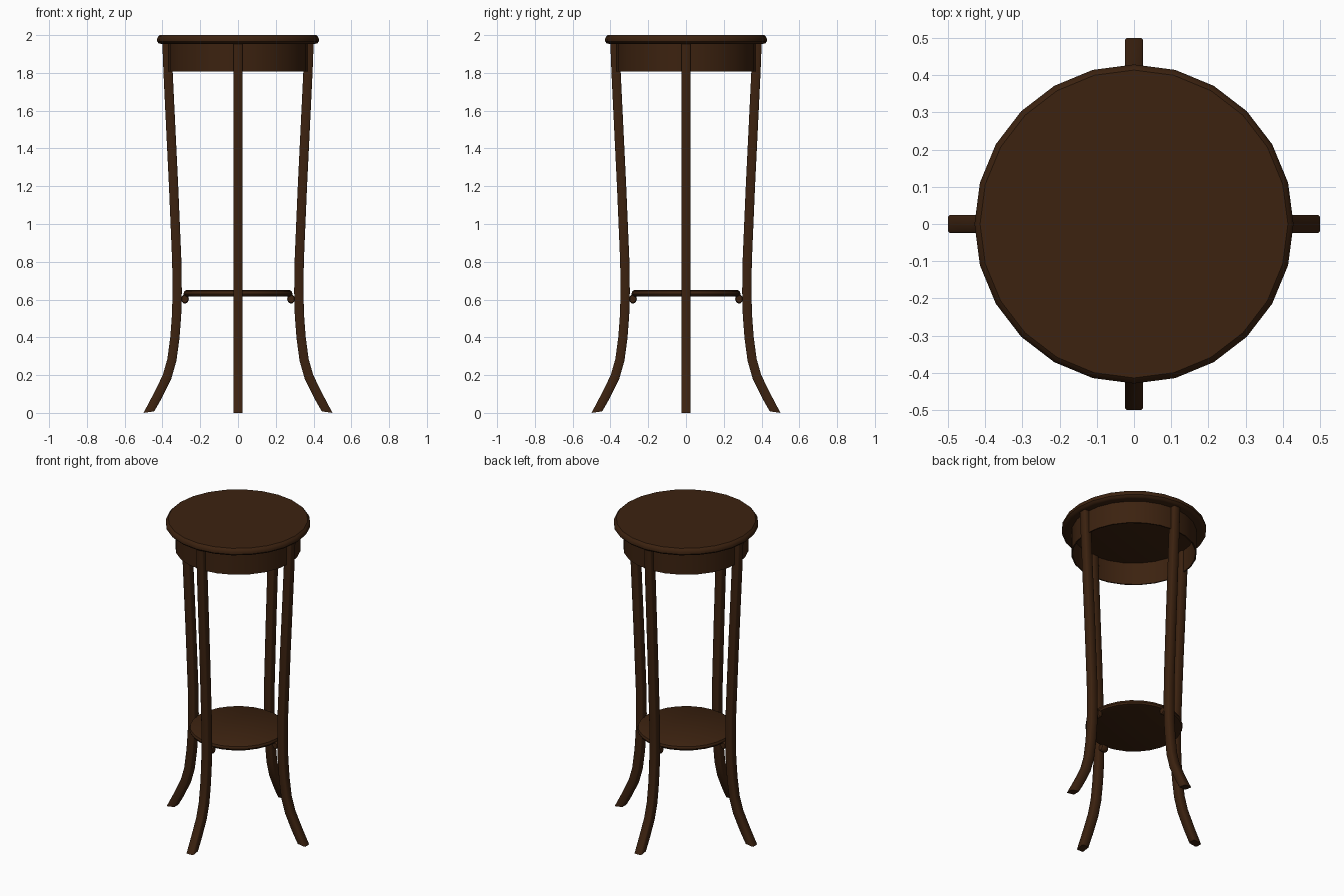
import bpy, bmesh, math
from mathutils import Vector

if "Cube" in bpy.data.objects:
    bpy.data.objects.remove(bpy.data.objects["Cube"])

wood = bpy.data.materials.new("dark brown wood")
wood.diffuse_color = (0.045, 0.016, 0.005, 1)
wood.use_nodes = True
wood.node_tree.nodes["Principled BSDF"].inputs["Base Color"].default_value = wood.diffuse_color


def finish(name, bm, angle=40):
    bmesh.ops.recalc_face_normals(bm, faces=bm.faces)
    me = bpy.data.meshes.new(name)
    bm.to_mesh(me)
    bm.free()
    me.materials.append(wood)
    ob = bpy.data.objects.new(name, me)
    bpy.context.collection.objects.link(ob)
    bpy.ops.object.select_all(action='DESELECT')
    ob.select_set(True)
    bpy.context.view_layer.objects.active = ob
    bpy.ops.object.shade_smooth_by_angle(angle=math.radians(angle))
    return ob


def lathe(name, profile, sides=24, closed=False):
    """Revolve (radius, z) points; open profiles get flat end caps."""
    bm = bmesh.new()
    rings = []
    for r, z in profile:
        rings.append([bm.verts.new((r * math.cos(2 * math.pi * i / sides),
                                    r * math.sin(2 * math.pi * i / sides), z))
                      for i in range(sides)])
    pairs = list(zip(rings, rings[1:]))
    if closed:
        pairs.append((rings[-1], rings[0]))
    for a, b in pairs:
        for i in range(sides):
            j = (i + 1) % sides
            bm.faces.new((a[i], a[j], b[j], b[i]))
    if not closed:
        bm.faces.new(rings[0])
        bm.faces.new(rings[-1])
    return finish(name, bm)


# Round top with a softened edge
lathe("table_top", [(0.405, 1.953), (0.42, 1.957), (0.429, 1.967),
                    (0.429, 1.98), (0.423, 1.992), (0.414, 2.0)])

# Hollow apron ring under the top
lathe("apron", [(0.372, 1.808), (0.372, 1.955), (0.364, 1.955), (0.364, 1.808)],
      closed=True)

# Lower round shelf
lathe("lower_shelf", [(0.27, 0.615), (0.283, 0.619), (0.289, 0.630),
                      (0.284, 0.644), (0.272, 0.651)])

# Curved leg: centre line as (radius, z), square section with small chamfers
path = [(0.472, 0.004), (0.425, 0.09), (0.376, 0.19), (0.350, 0.28),
        (0.334, 0.40), (0.325, 0.52), (0.322, 0.64), (0.324, 0.80),
        (0.341, 1.20), (0.358, 1.55), (0.370, 1.80), (0.376, 1.955)]
H, C = 0.0245, 0.020
section = [(H, C), (C, H), (-C, H), (-H, C), (-H, -C), (-C, -H), (C, -H), (H, -C)]


def leg(name, turn):
    bm = bmesh.new()
    rings = []
    for k, (r, z) in enumerate(path):
        a, b = path[max(k - 1, 0)], path[min(k + 1, len(path) - 1)]
        t = Vector((b[0] - a[0], b[1] - a[1])).normalized()
        ring = []
        for u, v in section:
            if k == 0:                       # foot is cut nearly flat
                p = (r + u * 1.15, v, z - 0.16 * u)
            elif k == len(path) - 1:         # flat top
                p = (r + u, v, z)
            else:
                p = (r + u * t.y, v, z - u * t.x)
            ring.append(bm.verts.new(p))
        rings.append(ring)
    for a, b in zip(rings, rings[1:]):
        for i in range(8):
            j = (i + 1) % 8
            bm.faces.new((a[i], a[j], b[j], b[i]))
    bm.faces.new(rings[0])
    bm.faces.new(rings[-1])
    finish(name, bm, 50).rotation_euler.z = turn


def bracket(name, turn):
    # Small scroll joining the shelf to the leg: a short crosswise roll
    bm = bmesh.new()
    rings = []
    for y, s in ((-0.022, 0.8), (-0.016, 1), (0.016, 1), (0.022, 0.8)):
        rings.append([bm.verts.new((0.281 + 0.021 * s * math.cos(math.pi * i / 5), y,
                                    0.603 + 0.024 * s * math.sin(math.pi * i / 5)))
                      for i in range(10)])
    for a, b in zip(rings, rings[1:]):
        for i in range(10):
            j = (i + 1) % 10
            bm.faces.new((a[i], a[j], b[j], b[i]))
    bm.faces.new(rings[0])
    bm.faces.new(rings[-1])
    finish(name, bm, 50).rotation_euler.z = turn


for i, side in enumerate(("right", "back", "left", "front")):
    leg(side + "_leg", i * math.pi / 2)
    bracket(side + "_shelf_bracket", i * math.pi / 2)
